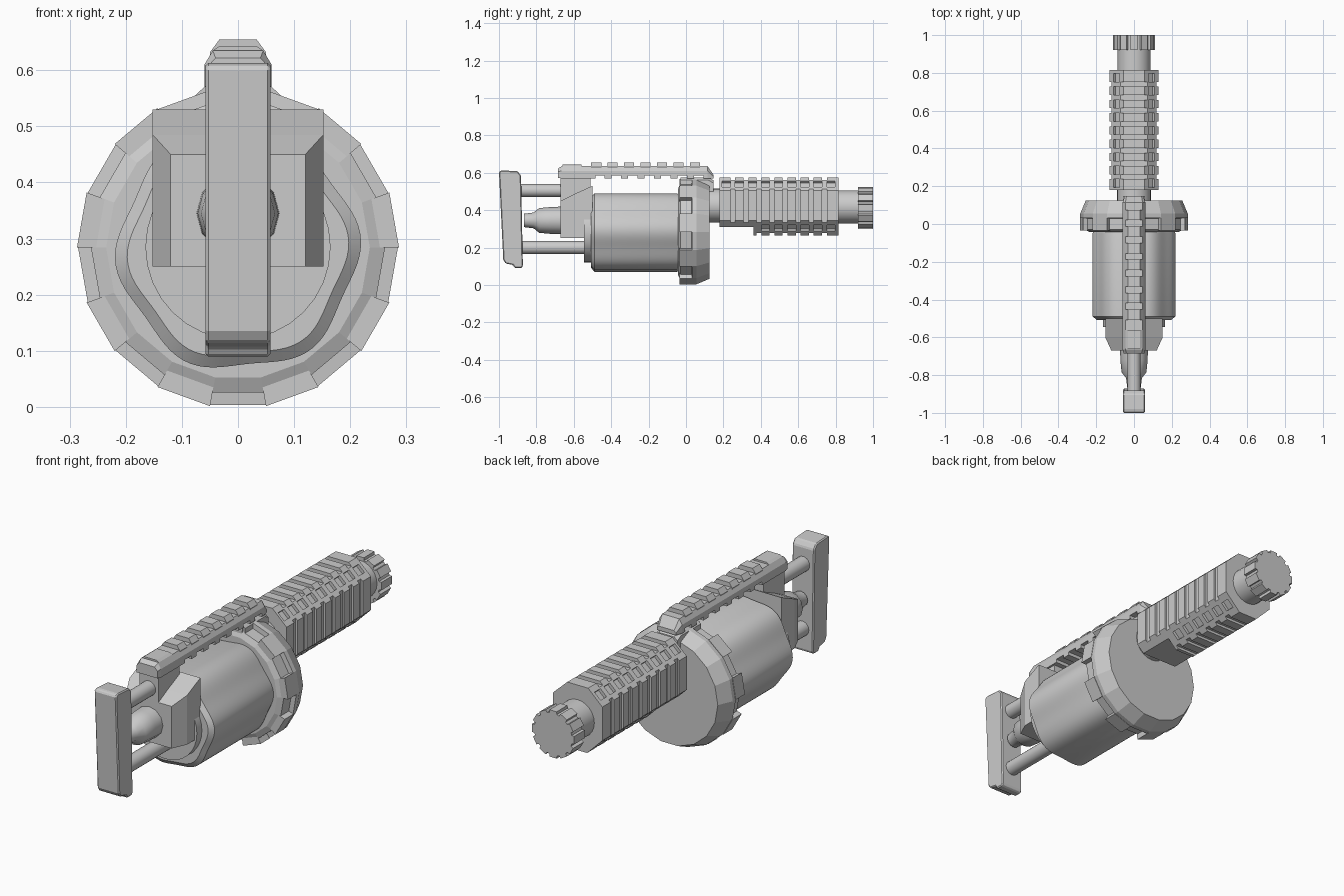
import bpy, bmesh, math
from mathutils import Vector, Matrix

if "Cube" in bpy.data.objects:
    bpy.data.objects.remove(bpy.data.objects["Cube"])

gray = bpy.data.materials.new("gun_gray")
gray.diffuse_color = (0.6, 0.6, 0.6, 1)
gray.use_nodes = True
gray.node_tree.nodes["Principled BSDF"].inputs["Base Color"].default_value = gray.diffuse_color


def finish(name, bm, smooth=False):
    bmesh.ops.recalc_face_normals(bm, faces=bm.faces)
    me = bpy.data.meshes.new(name)
    bm.to_mesh(me)
    bm.free()
    me.materials.append(gray)
    ob = bpy.data.objects.new(name, me)
    bpy.context.collection.objects.link(ob)
    if smooth:
        bpy.ops.object.select_all(action='DESELECT')
        ob.select_set(True)
        bpy.context.view_layer.objects.active = ob
        bpy.ops.object.shade_smooth_by_angle(angle=math.radians(35))
    return ob


def loft(bm, sections):
    """Skin closed (x, z) outlines placed along y, with capped ends."""
    rings = [[bm.verts.new((x, y, z)) for x, z in pts] for y, pts in sections]
    n = len(rings[0])
    for a, b in zip(rings, rings[1:]):
        for i in range(n):
            j = (i + 1) % n
            bm.faces.new((a[i], a[j], b[j], b[i]))
    bm.faces.new(rings[0])
    bm.faces.new(rings[-1][::-1])


def box(bm, c, s, roll=0.0):
    m = Matrix.Translation(Vector(c)) @ Matrix.Rotation(roll, 4, 'Y') @ Matrix.Diagonal((*s, 1))
    bmesh.ops.create_cube(bm, size=1, matrix=m)


def ngon(r, zc, n, phase=0.0):
    return [(r * math.cos(phase + 2 * math.pi * i / n),
             zc + r * math.sin(phase + 2 * math.pi * i / n)) for i in range(n)]


def sym(half):
    """Mirror a right-hand outline across x = 0."""
    return half + [(-x, z) for x, z in reversed(half)]


def turned(name, yr, zc, n, smooth=True, phase=0.0):
    bm = bmesh.new()
    loft(bm, [(y, ngon(r, zc, n, phase)) for y, r in yr])
    return finish(name, bm, smooth)


def carve(ob, cutter):
    """Apply a boolean difference and discard the cutter."""
    cutter.hide_render = True
    mod = ob.modifiers.new("cut", 'BOOLEAN')
    mod.operation, mod.solver, mod.object = 'DIFFERENCE', 'EXACT', cutter
    bpy.context.view_layer.update()
    dg = bpy.context.evaluated_depsgraph_get()
    me = bpy.data.meshes.new_from_object(ob.evaluated_get(dg))
    ob.modifiers.clear()
    ob.data = me
    bpy.data.objects.remove(cutter)


# Butt plate: side profile extruded across x
bm = bmesh.new()
side = [(-1, .605), (-.985, .613), (-.9, .608), (-.882, .585), (-.872, .1),
        (-.88, .09), (-.915, .09), (-.925, .107), (-.965, .115), (-.977, .135)]
f = bm.faces.new([bm.verts.new((-.058, y, z)) for y, z in side])
ext = bmesh.ops.extrude_face_region(bm, geom=[f])
bmesh.ops.translate(bm, vec=(.116, 0, 0),
                    verts=[v for v in ext['geom'] if isinstance(v, bmesh.types.BMVert)])
butt = finish("butt_plate", bm)
bev = butt.modifiers.new("bevel", 'BEVEL')
bev.width, bev.segments = .005, 1

# Stock rods and centre plug
turned("upper_rod", [(-.89, .035), (-.62, .035)], .505, 20)
turned("lower_rod", [(-.89, .035), (-.5, .035)], .2, 20)
turned("centre_plug", [(-.865, .036), (-.815, .042), (-.785, .066), (-.72, .072), (-.66, .074)], .345, 12)

# Rear housing with chamfered corners and sloping top
bm = bmesh.new()
loft(bm, [(y, [(-x, .25), (x, .25), (x, z), (-x, z)])
          for y, x, z in ((-.67, .12, .45), (-.6, .152, .485), (-.5, .152, .53))])
finish("rear_housing", bm)
turned("rear_disc", [(-.545, .165), (-.49, .165)], .285, 32)

# Fluted drum
def lobes(s):
    return [(s * r * math.cos(a), .28 + s * r * math.sin(a))
            for a in (2 * math.pi * i / 96 for i in range(96))
            for r in (.212 + .008 * math.cos(6 * (a - .1)),)]
bm = bmesh.new()
loft(bm, [(-.507, lobes(.9)), (-.49, lobes(1)), (-.05, lobes(1)), (-.03, lobes(.97))])
finish("drum", bm, True)

# Collar: 18-sided flange, inner ring and nine raised blocks
ph = math.radians(-80)
turned("collar_flange", [(.03, .262), (.032, .285), (.055, .285), (.125, .255)], .284, 18, False, ph)
turned("collar_ring", [(-.042, .235), (-.03, .262), (.035, .262)], .284, 18, False, ph)
bm = bmesh.new()
for k in range(9):
    mid = math.radians(-70 + 40 * k)
    h = math.radians(10)
    quad = [(r * math.cos(a), .284 + r * math.sin(a))
            for r, a in ((.25, mid - h), (.287, mid - h), (.287, mid + h), (.25, mid + h))]
    loft(bm, [(-.034, quad), (.035, quad)])
finish("collar_blocks", bm)

# Top rail with sloped nose, cross teeth and notched underside
bm = bmesh.new()
base = sym([(.06, .57), (.06, .61), (.045, .635)])
loft(bm, [(-.685, sym([(.055, .572), (.055, .605), (.04, .622)])), (-.665, base), (.115, base),
          (.147, sym([(.05, .57), (.05, .58), (.04, .59)]))])
rail = finish("top_rail", bm)
bm = bmesh.new()
for k in range(7):
    box(bm, (0, -.46 + .088 * k, .568), (.2, .05, .036))
carve(rail, finish("rail_cutter", bm))
bm = bmesh.new()
for k in range(7):
    y = -.48 + .088 * k
    loft(bm, [(yy, sym([(.05, .62), (.05, .632), (.033, .655)])) for yy in (y - .027, y + .027)])
loft(bm, [(yy, sym([(.05, .62), (.045, .635), (.033, .643)])) for yy in (-.66, -.56)])
finish("rail_teeth", bm)

# Rail mounts, rear and front
bm = bmesh.new()
box(bm, (0, -.59, .51), (.1, .16, .14))
finish("rear_rail_mount", bm)
bm = bmesh.new()
loft(bm, [(y, sym([(.058, .5), (.058, z - .015), (.04, z)]))
          for y, z in ((-.03, .575), (.12, .575), (.147, .56))])
finish("front_rail_mount", bm)

# Neck, barrel and lobed muzzle
turned("neck", [(.11, .09), (.2, .09)], .425, 24)
turned("barrel", [(.79, .088), (.93, .088)], .418, 24)
bm = bmesh.new()
teeth = []
for k in range(12):
    for off, r in ((-.32, .113), (.32, .113), (.38, .1), (.62, .1)):
        a = 2 * math.pi * (k + off) / 12
        teeth.append((r * math.cos(a), .412 + r * math.sin(a)))
loft(bm, [(.92, teeth), (1, teeth)])
finish("muzzle", bm)

# Octagonal handguard with grooves and vent slots cut in
bm = bmesh.new()
oct8 = sym([(.05, .265), (.13, .345), (.13, .505), (.055, .575)])
loft(bm, [(.18, oct8), (.815, oct8)])
guard = finish("handguard", bm)
bm = bmesh.new()
box(bm, (0, .26, .26), (.4, .2, .1))
for k in range(9):
    y = .215 + .07 * k
    g = y + .035
    if k < 8:
        box(bm, (0, g, .58), (.16, .026, .04))              # top grooves
        for s in (-1, 1):
            box(bm, (s * .14, g, .425), (.04, .026, .2))    # side grooves
        if g > .38:
            box(bm, (0, g, .262), (.16, .026, .03))         # bottom grooves
    for s in (-1, 1):                                       # diagonal vent slots
        box(bm, (s * .0925, y, .54), (.044, .044, .03), s * math.atan2(.07, .075))
        if y > .39:
            box(bm, (s * .09, y, .305), (.044, .044, .03), -s * math.pi / 4)
carve(guard, finish("guard_cutter", bm))
